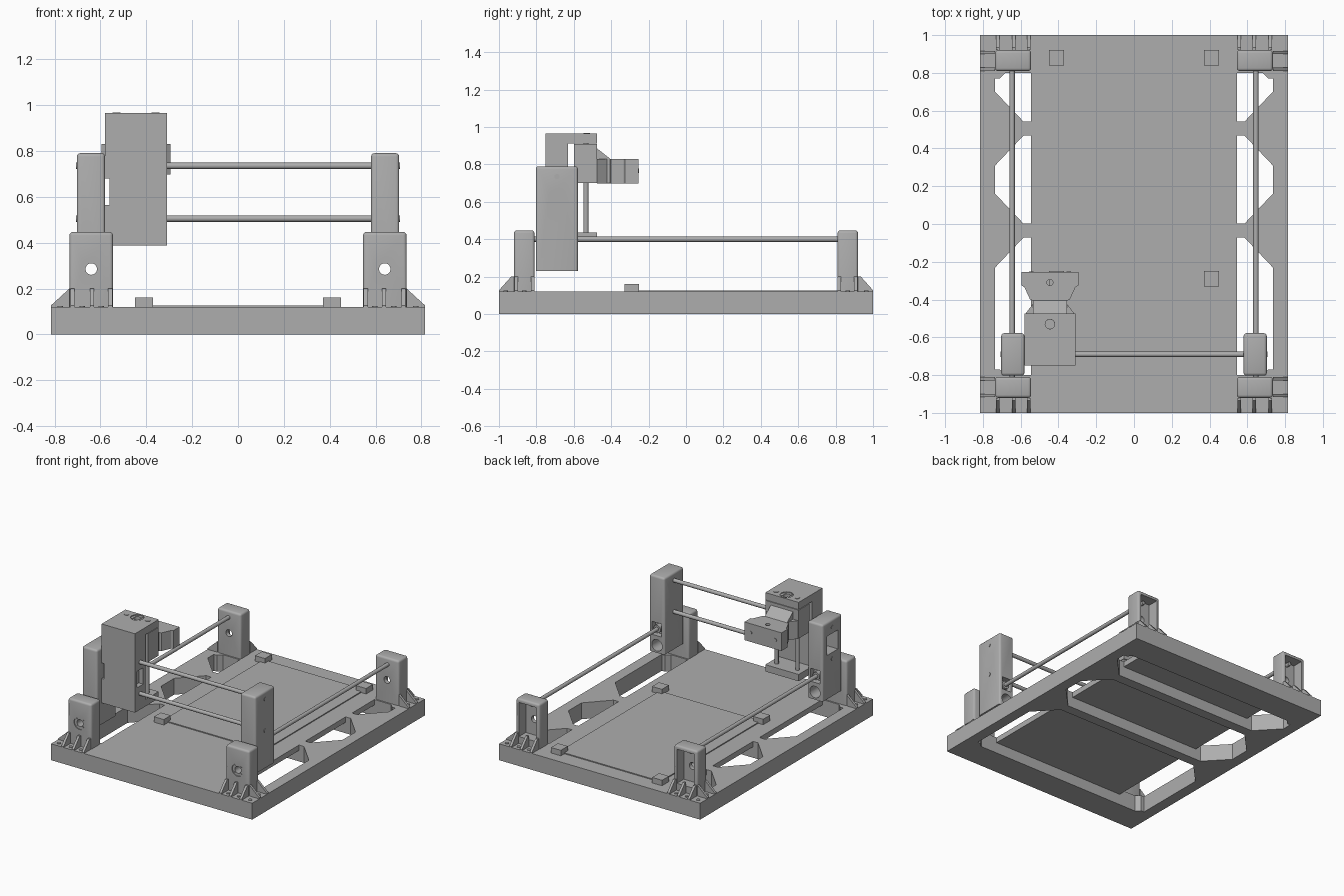
import bpy, bmesh, math
from mathutils import Vector

if "Cube" in bpy.data.objects:
    bpy.data.objects.remove(bpy.data.objects["Cube"])

grey = bpy.data.materials.new("plain_grey")
grey.use_nodes = True
grey.diffuse_color = (0.42, 0.42, 0.42, 1)
grey.node_tree.nodes["Principled BSDF"].inputs["Base Color"].default_value = grey.diffuse_color


def finish(name, bm):
    bmesh.ops.recalc_face_normals(bm, faces=bm.faces)
    mesh = bpy.data.meshes.new(name)
    bm.to_mesh(mesh)
    bm.free()
    mesh.materials.append(grey)
    ob = bpy.data.objects.new(name, mesh)
    bpy.context.collection.objects.link(ob)
    return ob


def box(name, x, y, z, bevel=0):
    """Box from three (low, high) ranges, optionally rounded."""
    bm = bmesh.new()
    bmesh.ops.create_cube(bm, size=1)
    for v in bm.verts:
        v.co = [(a + b) / 2 + c * abs(b - a) for c, (a, b) in zip(v.co, (x, y, z))]
    if bevel:
        edges = [e for e in bm.edges if max(v.co.z for v in e.verts) > max(z) - 0.001]
        bmesh.ops.bevel(bm, geom=edges, offset=bevel, segments=3, profile=0.5, affect='EDGES')
    return finish(name, bm)


def rod(name, start, end, r, sides=24):
    start, end = Vector(start), Vector(end)
    bm = bmesh.new()
    bmesh.ops.create_cone(bm, cap_ends=True, segments=sides, radius1=r, radius2=r,
                          depth=(end - start).length)
    turn = (end - start).to_track_quat('Z', 'Y').to_matrix().to_4x4()
    turn.translation = (start + end) / 2
    bm.transform(turn)
    return finish(name, bm)


def prism(name, pts, axis, low, high):
    """Extrude a flat outline along x (0), y (1) or z (2)."""
    bm = bmesh.new()

    def place(p, h):
        c = list(p)
        c.insert(axis, h)
        return bm.verts.new(c)
    face = bm.faces.new([place(p, low) for p in pts])
    made = bmesh.ops.extrude_face_region(bm, geom=[face])
    shift = Vector((0, 0, 0))
    shift[axis] = high - low
    bmesh.ops.translate(bm, verts=[g for g in made["geom"] if isinstance(g, bmesh.types.BMVert)],
                        vec=shift)
    return finish(name, bm)


def cut(ob, cutter):
    mod = ob.modifiers.new("cut", 'BOOLEAN')
    mod.object, mod.operation, mod.solver = cutter, 'DIFFERENCE', 'EXACT'
    bpy.context.view_layer.update()
    done = bpy.data.meshes.new_from_object(ob.evaluated_get(bpy.context.evaluated_depsgraph_get()))
    ob.modifiers.clear()
    ob.data = done
    bpy.data.objects.remove(cutter)


def bearing_hole(ob, centre, axis, reach, sign):
    """Through hole with a shallow round seat and four screws on its outer face."""
    step = Vector((0, 0, 0))
    step[axis] = sign
    c = Vector(centre)
    cut(ob, rod("seat_cutter", c - step * 0.006, c + step * 0.02, 0.045, 32))
    cut(ob, rod("bore_cutter", c - step * reach, c + step * 0.02, 0.025, 32))
    for k in range(4):
        a = math.pi / 4 + k * math.pi / 2
        off = [0.035 * math.cos(a), 0.035 * math.sin(a)]
        off.insert(axis, 0)
        p = c + Vector(off)
        rod("bearing_screw", p - step * 0.01, p - step * 0.002, 0.006, 10)


TOP = 0.12
# Base frame
for s in (-1, 1):
    side = "left" if s > 0 else "right"
    end = "back" if s > 0 else "front"
    box(f"{end}_beam", (-0.815, 0.815), (s * 0.8, s), (0, TOP))
    box(f"{side}_rail", (s * 0.735, s * 0.815), (-0.8, 0.8), (0, TOP))
    for e in (-1, 1):
        prism("corner_gusset", [(s * 0.735, e * 0.8), (s * 0.735, e * 0.77),
                                (s * 0.71, e * 0.77), (s * 0.68, e * 0.8)], 2, 0, TOP)
box("deck", (-0.545, 0.545), (-0.8, 0.8), (0.08, TOP))

# Cross beams with their end gussets
for yc in (0.505, -0.035):
    box("cross_beam", (-0.585, 0.585), (yc - 0.037, yc + 0.037), (0, 0.08))
    for s in (-1, 1):
        box("beam_tab", (s * 0.545, s * 0.585), (yc - 0.037, yc + 0.037), (0.08, TOP))
        prism("beam_gusset", [(s * 0.735, yc - 0.195), (s * 0.735, yc + 0.195),
                              (s * 0.585, yc + 0.037), (s * 0.585, yc - 0.037)], 2, 0, TOP)

# Work sheet and its clamps
box("work_sheet", (-0.41, 0.41), (-0.28, 0.88), (TOP, 0.127))
for x in (-0.41, 0.41):
    for y in (-0.29, 0.88):
        box("sheet_clamp", (x - 0.04, x + 0.04), (y - 0.04, y + 0.04), (TOP, 0.16))

# Four corner posts with ribbed feet
for s in (-1, 1):
    for e in (-1, 1):
        post = box("corner_post", (s * 0.545, s * 0.735), (e * 0.81, e * 0.92), (TOP, 0.447), 0.015)
        if e > 0:
            cut(post, box("recess_cutter", (s * 0.57, s * 0.71), (0.84, 0.95), (0.17, 0.42)))
            bearing_hole(post, (s * 0.64, 0.84, 0.285), 1, 0.1, 1)
        else:
            bearing_hole(post, (s * 0.64, -0.92, 0.285), 1, 0.15, -1)
        for x in (0.557, 0.637, 0.722):
            prism("foot_rib", [(e * 0.92, TOP), (e * 0.92, 0.2), (e * 0.935, 0.2), (e, 0.127), (e, TOP)],
                  0, s * (x - 0.009), s * (x + 0.009))
        for y in (0.82, 0.908):
            prism("side_rib", [(s * 0.735, TOP), (s * 0.735, 0.2), (s * 0.815, 0.127), (s * 0.815, TOP)],
                  1, e * (y - 0.009), e * (y + 0.009))
        for x, y in ((0.775, 0.965), (0.775, 0.865), (0.597, 0.965), (0.68, 0.965)):
            rod("foot_screw", (s * x, e * y, TOP), (s * x, e * y, 0.125), 0.012, 16)
    rod("lengthwise_rod", (s * 0.645, -0.9, 0.4), (s * 0.645, 0.87, 0.4), 0.014)

# Gantry columns and cross rods
for s in (-1, 1):
    col = box("gantry_column", (s * 0.58, s * 0.703), (-0.803, -0.578), (0.23, 0.79), 0.015)
    cut(col, rod("nut_cutter", (s * 0.64, -0.9, 0.285), (s * 0.64, -0.5, 0.285), 0.042, 32))
    cut(col, box("bushing_cutter", (s * 0.605, s * 0.68), (-0.62, -0.5), (0.355, 0.45)))
    if s > 0:
        bearing_hole(col, (0.703, -0.69, 0.62), 0, 0.2, 1)
    else:
        cut(col, box("window_cutter", (-0.61, -0.8), (-0.755, -0.625), (0.55, 0.69)))
        bearing_hole(col, (-0.61, -0.69, 0.62), 0, 0.1, -1)
    for z in (0.505, 0.735):
        rod("rod_plug", (s * 0.69, -0.69, z), (s * 0.706, -0.69, z), 0.014, 16)
    rod("bushing", (s * 0.645, -0.63, 0.4), (s * 0.645, -0.585, 0.4), 0.028)
for z in (0.505, 0.735):
    rod("cross_rod", (-0.64, -0.69, z), (0.64, -0.69, z), 0.014)

# Tool carriage: C-shaped frame riding on the cross rods
MID = -0.445
frame = prism("carriage_frame", [(-0.75, 0.387), (-0.475, 0.387), (-0.475, 0.437), (-0.63, 0.437),
                                 (-0.63, 0.912), (-0.475, 0.912), (-0.475, 0.965), (-0.75, 0.965)],
              0, -0.58, -0.31)
cut(frame, box("notch_cutter", (-0.6, -0.56), (-0.8, -0.6), (0.565, 0.68)))
cut(frame, box("pocket_cutter", (-0.345, -0.3), (-0.725, -0.655), (0.56, 0.68)))
bearing_hole(frame, (MID, -0.53, 0.965), 2, 0.07, 1)
cut(frame, rod("lower_cutter", (MID, -0.53, 0.36), (MID, -0.53, 0.46), 0.025))

# Vertical slide with tool holder
slide = box("vertical_slide", (-0.58, -0.31), (-0.6, -0.475), (0.7, 0.908))
cut(slide, rod("screw_cutter", (MID, -0.53, 0.6), (MID, -0.53, 0.95), 0.025))
for s in (-1, 1):
    x = MID + s * 0.085
    rod("vertical_rod", (x, -0.535, 0.4), (x, -0.535, 0.95), 0.014)
    rod("rod_cap", (x, -0.53, 0.965), (x, -0.53, 0.968), 0.018)
prism("holder_web", [(-0.475, 0.7), (-0.475, 0.885), (-0.405, 0.83), (-0.405, 0.7)],
      0, MID - 0.09, MID + 0.09)
half = [(0.13, -0.475), (0.08, -0.41), (0.105, -0.4), (0.135, -0.335), (0.15, -0.325), (0.15, -0.255)]
outline = [(MID + x, y) for x, y in half] + [(MID - x, y) for x, y in reversed(half)]
holder = prism("tool_holder", outline, 2, 0.697, 0.83)
cut(holder, rod("tool_cutter", (MID, -0.31, 0.6), (MID, -0.31, 0.9), 0.016))
for s in (-1, 1):
    rod("clamp_screw", (MID + s * 0.1, -0.26, 0.765), (MID + s * 0.1, -0.251, 0.765), 0.012, 16)

# Smooth the round surfaces, keep edges sharp
for ob in bpy.context.scene.objects:
    if ob.type == 'MESH' and ob.data.materials and ob.data.materials[0] == grey:
        bpy.ops.object.select_all(action='DESELECT')
        ob.select_set(True)
        bpy.context.view_layer.objects.active = ob
        bpy.ops.object.shade_smooth_by_angle()
